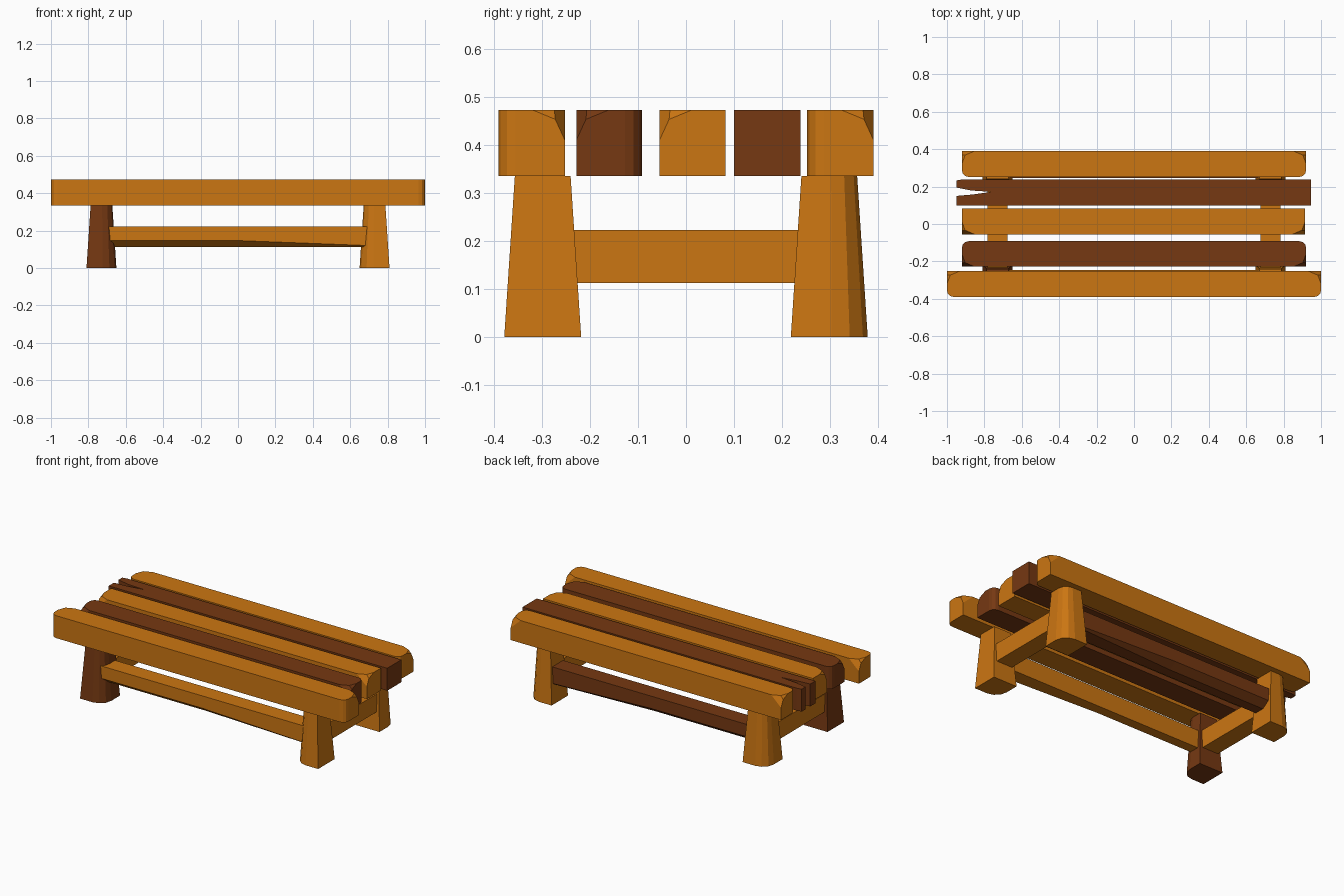
import bpy, bmesh, math
from mathutils import Vector

if "Cube" in bpy.data.objects:
    bpy.data.objects.remove(bpy.data.objects["Cube"])


def material(name, color):
    m = bpy.data.materials.new(name)
    m.diffuse_color = color
    m.use_nodes = True
    m.node_tree.nodes["Principled BSDF"].inputs["Base Color"].default_value = m.diffuse_color
    return m


LIGHT = material("light_wood", (0.60, 0.18, 0.006, 1))
DARK = material("dark_wood", (0.18, 0.04, 0.006, 1))
Z0, Z1 = 0.335, 0.473
RINGS = ((1, -1), (1, 1), (-1, 1), (-1, -1))   # corner order, counter-clockwise


def finish(bm, name, mat):
    bmesh.ops.recalc_face_normals(bm, faces=bm.faces)
    me = bpy.data.meshes.new(name)
    bm.to_mesh(me)
    bm.free()
    me.materials.append(mat)
    ob = bpy.data.objects.new(name, me)
    bpy.context.collection.objects.link(ob)
    return ob


def loft(sections):
    """Skin a row of matching closed sections and cap both ends."""
    bm = bmesh.new()
    rows = [[bm.verts.new(p) for p in s] for s in sections]
    n = len(rows[0])
    for a, b in zip(rows, rows[1:]):
        for i in range(n):
            j = (i + 1) % n
            bm.faces.new((a[i], a[j], b[j], b[i]))
    bm.faces.new(rows[0][::-1])
    bm.faces.new(rows[-1])
    return bm


def rounded_rect(x0, x1, y0, y1, radii, segs=3):
    """Rectangle outline with its own radius at each corner."""
    pts = []
    for k, ((sx, sy), r) in enumerate(zip(RINGS, radii)):
        cx, cy = (x1 if sx > 0 else x0), (y1 if sy > 0 else y0)
        if r == 0:
            pts.append((cx, cy))
            continue
        for i in range(segs + 1):
            a = math.radians(-90 + 90 * k + 90 * i / segs)
            pts.append((cx - sx * r + r * math.cos(a), cy - sy * r + r * math.sin(a)))
    return pts


def cut(bm, co, no):
    res = bmesh.ops.bisect_plane(bm, geom=bm.verts[:] + bm.edges[:] + bm.faces[:],
                                 plane_co=co, plane_no=no, clear_outer=True)
    edges = [e for e in res["geom_cut"] if isinstance(e, bmesh.types.BMEdge)]
    if edges:
        bmesh.ops.edgeloop_fill(bm, edges=edges)


def slat(name, x0, x1, y0, y1, corners, mat):
    """corners in RINGS order: r = rounded, c = chipped at the top, s = square"""
    outline = rounded_rect(x0, x1, y0, y1, [0.035 if c == "r" else 0 for c in corners])
    bm = loft([[(x, y, z) for x, y in outline] for z in (Z0, Z1)])
    for (sx, sy), c in zip(RINGS, corners):
        if c != "c":
            continue
        cx, cy = (x1 if sx > 0 else x0), (y1 if sy > 0 else y0)
        # two facets per chip, given by their reach along x, y and down
        for a, b, d in ((0.025, 0.068, 0.028), (0.068, 0.029, 0.063)):
            cut(bm, Vector((cx - sx * a, cy, Z1)), Vector((sx / a, sy / b, 1 / d)).normalized())
    finish(bm, name, mat)


# seat slats
slat("seat_slat_1", -1.0, 1.0, -0.39, -0.252, "rccr", LIGHT)
slat("seat_slat_2", -0.92, 0.92, -0.228, -0.092, "crrc", DARK)
slat("seat_slat_3", -0.92, 0.915, -0.055, 0.082, "cssc", LIGHT)
slat("seat_slat_5", -0.92, 0.92, 0.252, 0.39, "rccr", LIGHT)

# split slat with a notch in its left end
split = [(-0.95, 0.10), (0.945, 0.10), (0.945, 0.238), (-0.92, 0.238), (-0.95, 0.233),
         (-0.95, 0.195), (-0.87, 0.179), (-0.76, 0.172), (-0.86, 0.158), (-0.95, 0.150)]
finish(loft([[(x, y, z) for x, y in split] for z in (Z0, Z1)]), "seat_slat_4_split", DARK)

# tapered legs, each with one rounded corner
for name, sx, sy, rounded, mat in (("front_right_leg", 1, -1, (-1, -1), LIGHT),
                                   ("front_left_leg", -1, -1, (1, -1), DARK),
                                   ("back_left_leg", -1, 1, (-1, 1), LIGHT),
                                   ("back_right_leg", 1, 1, (1, 1), LIGHT)):
    rows = []
    for z, half, r in ((0, 0.08, 0.075), (Z0, 0.058, 0.054)):
        cx, cy = sx * 0.73, sy * 0.298
        radii = [r if c == rounded else 0 for c in RINGS]
        rows.append([(x, y, z) for x, y in
                     rounded_rect(cx - half, cx + half, cy - half, cy + half, radii)])
    finish(loft(rows), name, mat)

# long stretchers, outer lower edge shaved over the left half
for name, s, mat in (("front_stretcher", 1, LIGHT), ("back_stretcher", -1, DARK)):
    rows = []
    for x, c in ((-0.73, 0.034), (0, 0.034), (0.73, 0.006)):
        rows.append([(x, s * y, z) for y, z in
                     ((-0.35, 0.113 + c), (-0.35 + 1.3 * c, 0.113), (-0.245, 0.113),
                      (-0.245, 0.223), (-0.35, 0.223))])
    finish(loft(rows), name, mat)

# short stretchers joining the legs at each end
for name, x in (("left_stretcher", -0.73), ("right_stretcher", 0.73)):
    outline = rounded_rect(x - 0.054, x + 0.054, -0.26, 0.26, (0, 0, 0, 0))
    finish(loft([[(px, py, z) for px, py in outline] for z in (0.113, 0.223)]), name, LIGHT)
